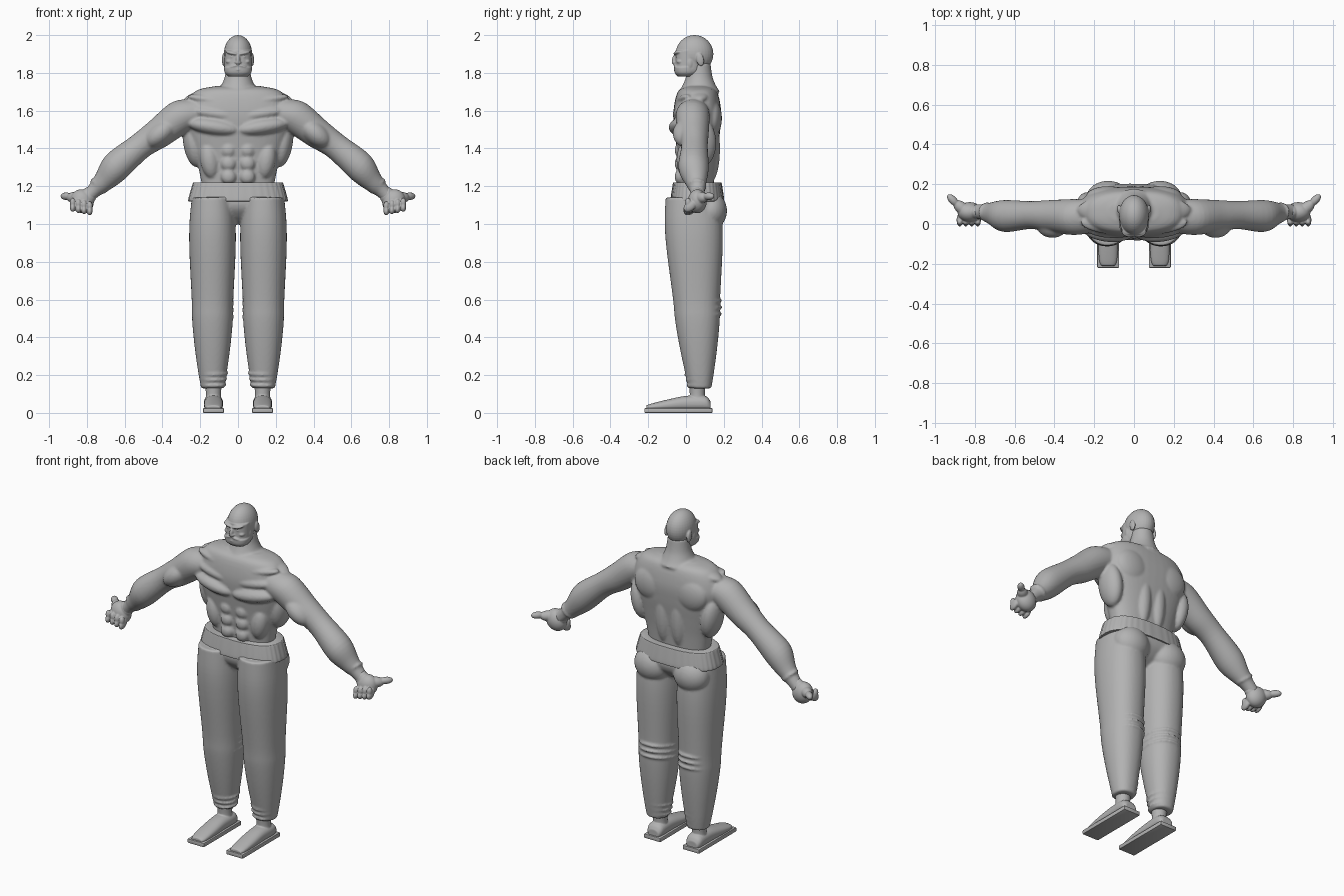
import bpy, bmesh
from math import sin, cos, pi, copysign
from mathutils import Vector, Matrix, Euler

cube = bpy.data.objects.get("Cube")
if cube:
    bpy.data.objects.remove(cube)

GREY = (.45, .45, .45, 1)
clay = bpy.data.materials.new("plain grey")
clay.use_nodes = True
clay.diffuse_color = GREY
clay.node_tree.nodes["Principled BSDF"].inputs["Base Color"].default_value = GREY

MID_Y = .06      # depth of the body's centre line
LEG_X = .13      # sideways position of a leg
FINE, COARSE = .004, .008


def spline(keys, steps=5):
    """Smoothly interpolate the key sections of a loft."""
    keys = [Vector(key) for key in keys]
    keys = [keys[0]] + keys + [keys[-1]]
    result = []
    for before, start, end, after in zip(keys, keys[1:], keys[2:], keys[3:]):
        leave, arrive = (end - before) / 2, (after - start) / 2
        for i in range(steps):
            t = i / steps
            ease = t * t * (3 - 2 * t)
            result.append(start.lerp(end, ease) + leave * t * (1 - t) ** 2
                          - arrive * t * t * (1 - t))
    return result + [keys[-1]]


def loft(bm, keys, section, power=2, ripple=0, sides=48):
    """Skin rounded sections; section turns a key into centre, across and deep."""
    rings = []
    for key in spline(keys):
        centre, across, deep = map(Vector, section(*key))
        ring = []
        for j in range(sides):
            angle = 2 * pi * j / sides
            wave = 1 + ripple * sin(angle * sides / 4)
            u, v = (copysign(abs(f) ** (2 / power), f) * wave for f in (cos(angle), sin(angle)))
            ring.append(bm.verts.new(centre + across * u + deep * v))
        rings.append(ring)
    for low, high in zip(rings, rings[1:]):
        for j in range(sides):
            bm.faces.new((low[j - 1], low[j], high[j], high[j - 1]))
    bm.faces.new(rings[0][::-1])
    bm.faces.new(rings[-1])


def upright(x, y, ratio):
    """Level sections with a fixed ratio of depth to width, keyed by height and width."""
    return lambda z, width: ((x, y, z), (width, 0, 0), (0, width * ratio, 0))


def ball(bm, at, size, lean=0, tilt=0, turn=0):
    matrix = Matrix.LocRotScale(Vector(at), Euler((lean, tilt, turn)), Vector(size))
    bmesh.ops.create_uvsphere(bm, u_segments=32, v_segments=20, radius=1, matrix=matrix)


def flip(bm, geometry):
    verts = [item for item in geometry if isinstance(item, bmesh.types.BMVert)]
    bmesh.ops.scale(bm, vec=(-1, 1, 1), verts=verts)


def mirror(bm):
    """Add the other side of everything built so far."""
    geometry = bm.verts[:] + bm.edges[:] + bm.faces[:]
    flip(bm, bmesh.ops.duplicate(bm, geom=geometry)["geom"])


def finish(name, bm, voxel=0):
    """Make the object; a voxel size fuses its overlapping forms."""
    bmesh.ops.recalc_face_normals(bm, faces=bm.faces)
    mesh = bpy.data.meshes.new(name)
    bm.to_mesh(mesh)
    bm.free()
    mesh.materials.append(clay)
    part = bpy.data.objects.new(name, mesh)
    bpy.context.scene.collection.objects.link(part)
    if voxel:
        fuse = part.modifiers.new("fuse", "REMESH")
        fuse.mode = "VOXEL"
        fuse.voxel_size = voxel
        fuse.use_smooth_shade = True
        relax = part.modifiers.new("relax", "SMOOTH")
        relax.factor, relax.iterations = .5, 2
    else:
        bpy.ops.object.select_all(action="DESELECT")
        part.select_set(True)
        bpy.context.view_layer.objects.active = part
        bpy.ops.object.shade_smooth_by_angle(angle=.7)


def finish_pair(name, bm, voxel=0):
    other = bm.copy()
    flip(other, other.verts)
    finish("left_" + name, bm, voxel)
    finish("right_" + name, other, voxel)


# Arms with upper arm bulge and wrist cuff
bm = bmesh.new()
loft(bm, [(.2, 1.6, .08), (.3, 1.57, .09), (.42, 1.48, .08), (.52, 1.41, .07),
          (.65, 1.3, .08), (.72, 1.22, .055), (.76, 1.18, .04), (.8, 1.14, .035)],
     lambda x, z, r: ((x, .08 - r / 2, z), (.6 * r, 0, .8 * r), (0, r, 0)))
ball(bm, at=(.41, .01, 1.48), size=(.1, .08, .06), tilt=.7)
ball(bm, at=(.74, MID_Y, 1.2), size=(.055, .05, .015), tilt=2.4)

# Chest bands, thinner toward the collar
for i in range(3):
    ball(bm, at=(LEG_X, i * .01 - .025, 1.515 + i * .07),
         size=(.14, .065 - i * .01, .045 - i * .01), tilt=-.15, turn=.1)

# Stomach, flanks, side muscles, shoulder blades, lower and upper back
for i in range(3):
    ball(bm, at=(.05, -.03, 1.25 + i * .07), size=(.04, .03, .04))
ball(bm, at=(.15, 0, 1.34), size=(.05, .05, .1), tilt=.15)
ball(bm, at=(.235, .08, 1.43), size=(.055, .08, .13), tilt=.15)
ball(bm, at=(LEG_X, .14, 1.56), size=(.11, .05, .1))
ball(bm, at=(.05, .13, 1.4), size=(.05, .05, .18))
ball(bm, at=(.15, .07, 1.69), size=(.14, .06, .03), tilt=.24)
mirror(bm)

# Torso and neck
loft(bm, [(1.2, .19), (1.3, .21), (1.4, .24), (1.5, .27), (1.6, .28), (1.7, .23), (1.73, .12)],
     upright(0, MID_Y, .45), power=2.5)
loft(bm, [(1.7, .11), (1.73, .09), (1.78, .07), (1.85, .06)], upright(0, .07, 1))
finish("torso_and_arms", bm, COARSE)

# Head: brows, eyes, cheeks, moustache, sideburns and ears
bm = bmesh.new()
ball(bm, at=(.03, -.045, 1.905), size=(.035, .02, .01), tilt=-.2, turn=.3)
ball(bm, at=(.03, -.045, 1.885), size=(.012, .01, .008))
ball(bm, at=(.045, -.03, 1.86), size=(.02, .02, .012))
ball(bm, at=(.02, -.05, 1.836), size=(.03, .015, .008), tilt=.25, turn=.2)
ball(bm, at=(.06, .02, 1.85), size=(.015, .02, .035))
ball(bm, at=(.075, .075, 1.87), size=(.01, .02, .035), lean=.2)
mirror(bm)

# Skull, nose, lip, jaw and beard
ball(bm, at=(0, .045, 1.9), size=(.075, .1, .1))
ball(bm, at=(0, -.055, 1.87), size=(.012, .02, .03), lean=-.3)
ball(bm, at=(0, -.06, 1.855), size=(.017, .015, .01))
ball(bm, at=(0, -.055, 1.817), size=(.02, .01, .006))
loft(bm, [(1.79, .055), (1.82, .07), (1.92, .07)], upright(0, .015, 1), power=2.5)
loft(bm, [(1.78, .05), (1.8, .07), (1.83, .074)], upright(0, 0, .85), power=2.4)
finish("head", bm, FINE)

# Hands: palm, heel, curled fingers with knuckles, outstretched thumb
bm = bmesh.new()
ball(bm, at=(.825, MID_Y, 1.12), size=(.06, .05, .065), tilt=.6)
ball(bm, at=(.79, MID_Y, 1.15), size=(.04, .035, .045))
for i in range(4):
    x, z = .785 + i * .03, 1.075 + i * .006
    ball(bm, at=(x, .02, z), size=(.016, .036, .025), lean=.6)
    ball(bm, at=(x, .01, z + .02), size=(.015, .017, .025))
ball(bm, at=(.865, .08, 1.14), size=(.05, .03, .03), turn=.7)
ball(bm, at=(.91, .12, 1.147), size=(.037, .02, .02), turn=.8)
finish_pair("hand", bm, FINE)

# Trousers: legs that lean back toward the ankle, seat, knee and ankle folds
bm = bmesh.new()
loft(bm, [(.13, .06), (.2, .073), (.3, .088), (.4, .1), (.5, .108),
          (.6, .11), (.85, .122), (1, .122), (1.14, .11)],
     lambda z, width: ((LEG_X + .005, .08 - z * .04, z), (width, 0, 0),
                       (0, width * (.95 + z * .3), 0)), power=2.2)
ball(bm, at=(LEG_X, LEG_X, 1.07), size=(.11, .087, .1))
for i in range(3):
    ball(bm, at=(LEG_X, .07, .51 + i * .035), size=(.11, .124, .016), lean=.12)
    ball(bm, at=(LEG_X, .07, .15 + i * .03), size=(.07 + i * .005, .07 + i * .005, .014), lean=.1)
mirror(bm)
loft(bm, [(1, .07), (1.04, .17), (1.1, .24), (1.2, .23)], upright(0, MID_Y, .55), power=2.5)
finish("trousers", bm, COARSE)

# Gathered waistband
bm = bmesh.new()
loft(bm, [(1.12, .255), (1.13, .262), (1.21, .24), (1.22, .235)], upright(0, MID_Y, .54),
     power=2.5, ripple=.006, sides=144)
finish("waistband", bm)

# Shoes, keyed by depth, width and height, with ankles
bm = bmesh.new()
loft(bm, [(.13, .035, .025), (.1, .05, .04), (0, .05, .04), (-.1, .05, .03),
          (-.18, .045, .02), (-.21, .035, .015)],
     lambda y, width, height: ((LEG_X, y, height + .01), (width, 0, 0), (0, 0, height)), power=2.3)
loft(bm, [(.05, .05), (.09, .04), (.16, .045)], upright(LEG_X, MID_Y, 1))
finish_pair("shoe", bm, FINE)

# Flat soles with softened edges
bm = bmesh.new()
bmesh.ops.create_cube(bm, size=1, matrix=Matrix.LocRotScale(
    Vector((LEG_X, -.04, .0125)), None, Vector((.11, .36, .025))))
bmesh.ops.bevel(bm, geom=bm.edges[:], offset=FINE, segments=2, profile=.5, affect="EDGES")
finish_pair("sole", bm)
